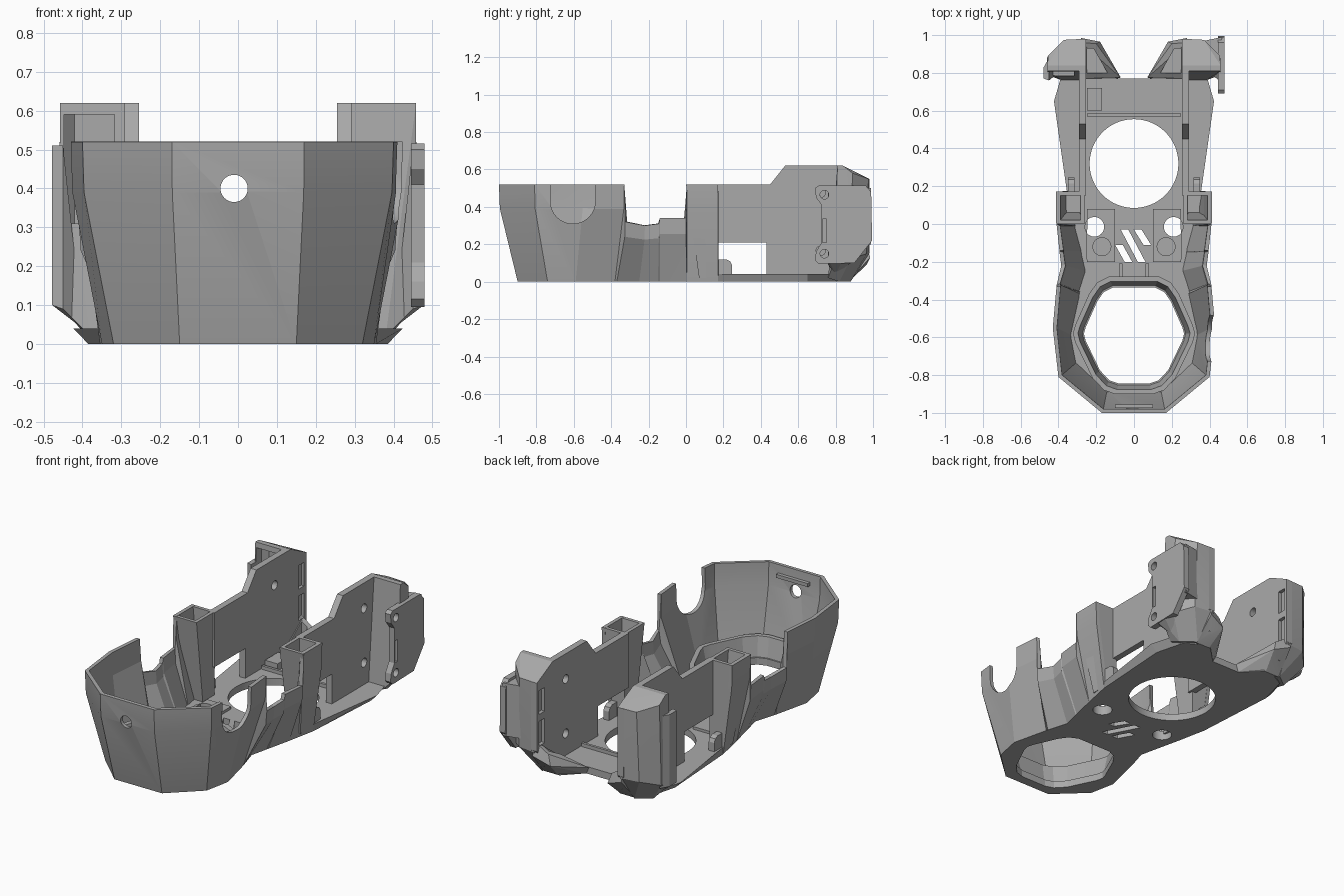
import bpy, bmesh, math
from mathutils import Vector

if "Cube" in bpy.data.objects:
    bpy.data.objects.remove(bpy.data.objects["Cube"])

grey = bpy.data.materials.new("plain grey")
grey.use_nodes = True
grey.diffuse_color = (0.4, 0.4, 0.4, 1)
grey.node_tree.nodes["Principled BSDF"].inputs["Base Color"].default_value = (0.4, 0.4, 0.4, 1)


def add(name, bm):
    me = bpy.data.meshes.new(name)
    bm.to_mesh(me)
    bm.free()
    ob = bpy.data.objects.new(name, me)
    bpy.context.collection.objects.link(ob)
    me.materials.append(grey)
    return ob


def activate(ob):
    bpy.ops.object.select_all(action='DESELECT')
    ob.select_set(True)
    bpy.context.view_layer.objects.active = ob


def circle(u, v, r, n=40):
    return [(u + r * math.cos(2 * math.pi * i / n), v + r * math.sin(2 * math.pi * i / n)) for i in range(n)]


def rect(u0, u1, v0, v1):
    return [(u0, v0), (u1, v0), (u1, v1), (u0, v1)]


def flip(pts):
    return [(-p[0],) + tuple(p[1:]) for p in reversed(pts)]


def plate(name, loops, lo, hi, upright=False):
    """Extrude an outline with holes; upright plates lie in the y-z plane."""
    cu = bpy.data.curves.new(name, 'CURVE')
    cu.dimensions, cu.fill_mode, cu.extrude = '2D', 'BOTH', (hi - lo) / 2
    for loop in loops:
        sp = cu.splines.new('POLY')
        sp.points.add(len(loop) - 1)
        for p, q in zip(sp.points, loop):
            p.co = (q[0], q[1], 0, 1)
        sp.use_cyclic_u = True
    ob = bpy.data.objects.new(name, cu)
    bpy.context.collection.objects.link(ob)
    activate(ob)
    bpy.ops.object.convert(target='MESH')
    ob = bpy.context.view_layer.objects.active
    bm = bmesh.new()
    bm.from_mesh(ob.data)
    for v in bm.verts:
        u, w, d = v.co.x, v.co.y, v.co.z + (lo + hi) / 2
        v.co = (d, u, w) if upright else (u, w, d)
    bmesh.ops.remove_doubles(bm, verts=bm.verts, dist=1e-5)
    bmesh.ops.recalc_face_normals(bm, faces=bm.faces)
    bm.to_mesh(ob.data)
    bm.free()
    ob.data.materials.clear()
    ob.data.materials.append(grey)
    return ob


def loft(name, rings, closed=False):
    """Bridge rings; cap the ends, or join last to first."""
    bm = bmesh.new()
    rows = [[bm.verts.new(p) for p in r] for r in rings]
    n = len(rows[0])
    for a, b in zip(rows, rows[1:] + (rows[:1] if closed else [])):
        for i in range(n):
            bm.faces.new((a[i], a[(i + 1) % n], b[(i + 1) % n], b[i]))
    if not closed:
        bm.faces.new(rows[0])
        bm.faces.new(rows[-1])
    bmesh.ops.recalc_face_normals(bm, faces=bm.faces)
    return add(name, bm)


def solid(name, pts):
    """Convex block around a few corner points."""
    bm = bmesh.new()
    for p in pts:
        bm.verts.new(p)
    bmesh.ops.convex_hull(bm, input=bm.verts)
    bmesh.ops.recalc_face_normals(bm, faces=bm.faces)
    return add(name, bm)


def box(name, x0, x1, y0, y1, z0, z1):
    return solid(name, [(x, y, z) for x in (x0, x1) for y in (y0, y1) for z in (z0, z1)])


def cut(ob, *cutters):
    activate(ob)
    for c in cutters:
        m = ob.modifiers.new("cut", 'BOOLEAN')
        m.operation, m.solver, m.object = 'DIFFERENCE', 'EXACT', c
        bpy.ops.object.modifier_apply(modifier=m.name)
        bpy.data.objects.remove(c)


# Faceted outer shell: pairs of lower (x, y) and upper (x, y, z) points
cols = [((.15, -.9), (.17, -1, .52)), ((.32, -.74), (.40, -.81, .52)),
        ((.35, -.59), (.43, -.55, .52)), ((.30, -.38), (.41, -.33, .52)),
        ((.297, -.37), (.41, -.325, .32)), ((.262, -.25), (.385, -.22, .3)),
        ((.285, -.15), (.395, -.145, .31)), ((.287, -.14), (.395, -.14, .34)),
        ((.32, 0), (.41, .0, .34)), ((.321, .005), (.412, .005, .52)),
        ((.355, .172), (.412, .172, .52))]
full = [((-b[0], b[1]), (-t[0], t[1], t[2])) for b, t in reversed(cols)] + cols
bm = bmesh.new()
stacks = []
for b, t in full:
    low, top = Vector((b[0], b[1], 0)), Vector(t)
    mid = low.lerp(top, .95)
    mid.z = t[2] * .75
    stacks.append([bm.verts.new(p) for p in (low, mid, top)])
for a, b in zip(stacks, stacks[1:]):
    for k in range(2):
        bm.faces.new((a[k], b[k], b[k + 1], a[k + 1]))
shell = add("outer_shell", bm)
activate(shell)
m = shell.modifiers.new("thickness", 'SOLIDIFY')
m.thickness, m.offset = .022, -1
bpy.ops.object.modifier_apply(modifier=m.name)
# U-shaped side notch and round front hole
notch_profile = [(-.725, .8), (-.725, .43)] + [
    (-.605 + .12 * math.cos(a), .43 + .12 * math.sin(a))
    for a in [math.pi * (1 + i / 16) for i in range(1, 16)]] + [(-.485, .43), (-.485, .8)]
notch = plate("notch_cutter", [notch_profile], .3, .6, True)
hole = loft("front_hole_cutter", [[(u, y, v) for u, v in circle(-.01, .4, .035)] for y in (-1.1, -.85)])
cut(shell, notch, hole)
box("front_ledge", -.1, .1, -.975, -.955, .455, .475)

# Floor with openings
half = [(.15, -.9), (.32, -.74), (.35, -.59), (.30, -.38), (.262, -.25), (.32, 0), (.355, .17),
        (.385, .65), (.34, .82), (.25, .87), (.19, .87), (.09, .77)]
half_hole = [(.08, -.845), (.13, -.828), (.18, -.775), (.255, -.62), (.265, -.58),
             (.255, -.545), (.195, -.41), (.16, -.36), (.11, -.335)]
opening = half_hole + flip(half_hole)
slots = [[(-.1, -.11), (-.06, -.11), (-.01, -.2), (-.05, -.2)],
         [(-.07, -.03), (-.03, -.03), (.06, -.2), (.02, -.2)],
         [(.0, -.03), (.04, -.03), (.09, -.11), (.05, -.11)]]
screws = [circle(s * .21, -.015, .052) for s in (1, -1)]
floor = plate("floor", [half + flip(half), opening, circle(0, .32, .235, 64)] + slots + screws, 0, .04)
for v in floor.data.vertices:
    if v.co.z > .03 and v.co.y > .3 and abs(v.co.x) > .3:
        v.co.x *= 1.1


# Flared collar around the front opening
def collar_ring(s, z):
    return [(x * s, -.59 + (y + .59) * s, z) for x, y in opening]


loft("opening_collar", [collar_ring(1, 0), collar_ring(1.12, .15), collar_ring(1.22, .15),
                        collar_ring(1.12, .0)], True)
# Small floor details
box("rear_cross_rib", -.25, .25, .57, .585, .03, .06)
box("rear_socket", -.25, -.17, .6, .72, .03, .08)
for s in (1, -1):
    box("neck_rib", s * .06, s * .08, -.3, -.21, .02, .09)
    pad = rect(.1, .25, -.2, .08)
    plate("screw_pad", [pad if s > 0 else flip(pad), circle(s * .21, -.015, .052)], .035, .055)
    loft("screw_boss", [[(u, v, z) for u, v in circle(s * .17, -.12, .05)] for z in (.03, .065)])

wall_outline = [(.15, .21), (.15, .52), (.45, .52), (.53, .62), (.84, .62), (.98, .55),
                (.98, .16), (.88, .02), (.43, .02), (.43, .21)]
wall_slots = [rect(.91, .96, .365, .5), rect(.91, .96, .185, .325)]
for s in (1, -1):
    side = "left" if s > 0 else "right"
    # Upright side wall, foot and hollow post
    x0, x1 = sorted((s * .255, s * .292))
    holes = [circle(.72, z, .025, 24) for z in (.475, .165)] if s > 0 else [circle(.695, .47, .025, 24)]
    plate(side + "_wall", [wall_outline] + holes + wall_slots, x0, x1, True)
    foot = [(.16, .02), (.245, .02), (.245, .09), (.235, .11), (.215, .12), (.16, .12)]
    f0, f1 = sorted((s * .315, s * .35))
    plate(side + "_foot", [foot], f0, f1, True)

    def post_ring(xa, xb, ya, yb, z):
        return [(s * x, y, z) for x, y in rect(xa, xb, ya, yb)]
    loft(side + "_post", [post_ring(.27, .345, .07, .172, .02), post_ring(.262, .411, 0, .172, .52),
                          post_ring(.282, .39, .02, .152, .52), post_ring(.285, .36, .06, .152, .2)])
    # Rear corner housing with sloped cap and tapered base
    ear_pts = [(.285, .81, .62), (.458, .81, .62), (.458, .84, .62), (.285, .84, .62),
               (.27, .98, .55), (.37, .975, .55), (.455, .89, .58),
               (.46, .88, .12), (.46, .79, .1),
               (.27, .98, .15), (.38, .965, .15), (.29, .88, 0), (.37, .82, 0), (.38, .76, .02),
               (.29, .76, .02)]
    ear = solid(side + "_rear_housing", [(s * x, y, z) for x, y, z in ear_pts])
    solid(side + "_side_flange", [(s * x, y, z) for x, y, z in [
        (.45, .76, .51), (.478, .77, .51), (.478, .83, .51), (.45, .88, .51),
        (.45, .76, .09), (.478, .77, .1), (.478, .83, .1), (.45, .88, .1), (.4, .8, .04)]])
    if s < 0:
        cut(ear, solid("recess_cutter", [(x, y, z) for z in (.31, .59)
                                         for x, y in [(-.448, .7), (-.448, .85), (-.42, .88),
                                                      (-.318, .88), (-.318, .7)]]))
    # Low diagonal rear leg with an inner pocket
    leg = solid(side + "_rear_leg", [(s * x, y, z) for x, y, z in [
        (.09, .77, 0), (.07, .775, .04), (.2, .87, 0), (.29, .87, 0), (.18, .965, .09),
        (.28, .985, .13), (.2, .955, .15), (.28, .96, .2), (.12, .79, .05), (.28, .77, .06)]])
    cut(leg, solid("pocket_cutter", [(s * x, y, z) for x, y in
                                     [(.14, .8), (.25, .8), (.25, .93), (.215, .93)] for z in (.06, .4)]))

# Side mounting tab on one rear corner
tab = [(.69, .5), (.71, .515), (.96, .515), (.99, .48), (.995, .22), (.9, .1), (.71, .095),
       (.69, .115), (.695, .16), (.725, .21), (.725, .41), (.695, .45)]
plate("mounting_tab", [tab, circle(.74, .465, .023, 24), circle(.74, .15, .023, 24),
                       rect(.73, .752, .21, .335)], .445, .48, True)
solid("tab_bracket", [(x, y, z) for x, y in [(.35, .965), (.46, .86), (.465, .99)] for z in (.2, .5)])

# Crisp shading with smooth round holes
for ob in bpy.context.scene.objects:
    if ob.type == 'MESH':
        activate(ob)
        bpy.ops.object.shade_smooth_by_angle(angle=math.radians(12))
